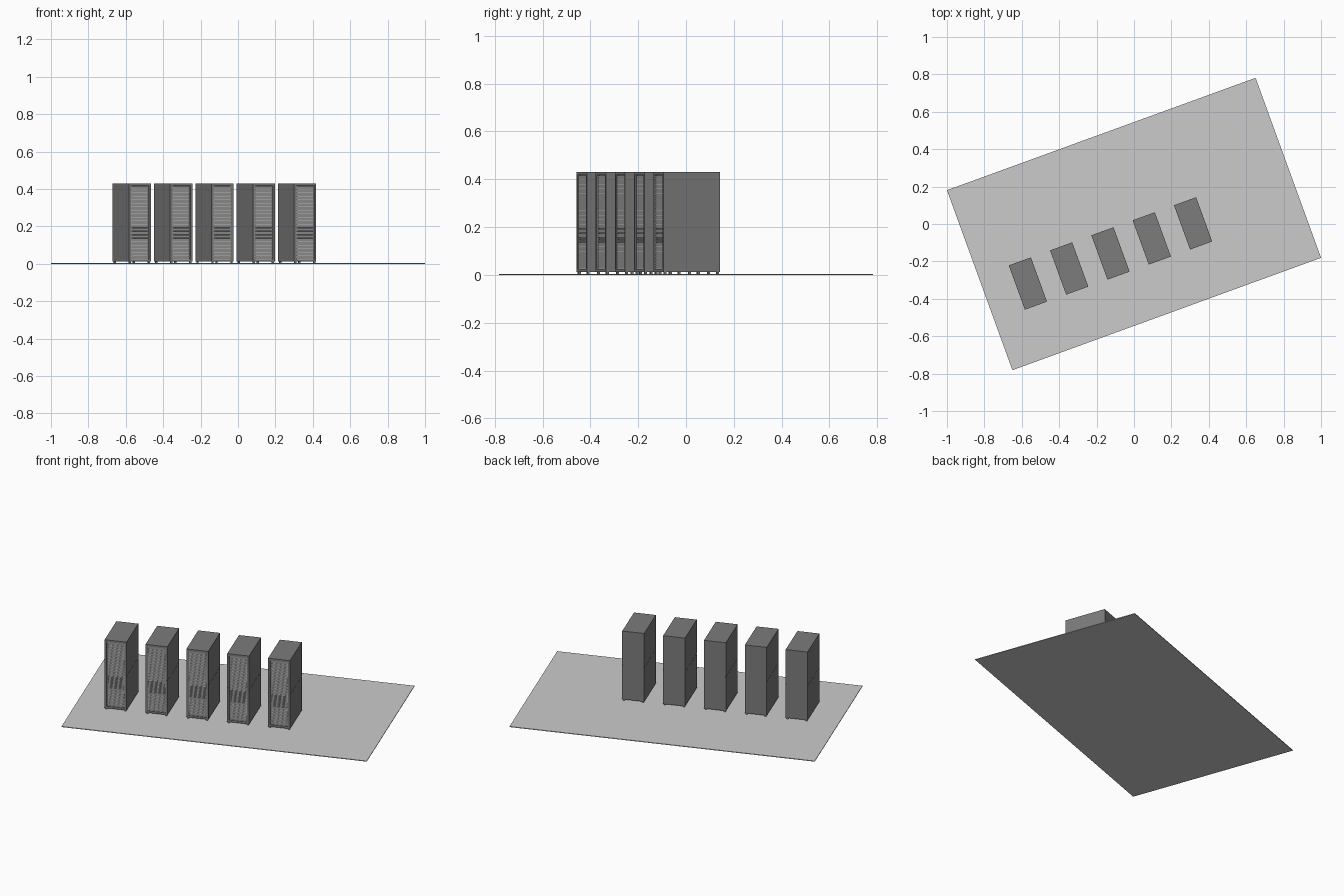
import bpy, bmesh, math
from mathutils import Matrix, Vector

if "Cube" in bpy.data.objects:
    bpy.data.objects.remove(bpy.data.objects["Cube"])

TURN = Matrix.Rotation(math.radians(20), 4, 'Z')
W, D = 0.126, 0.252            # rack footprint
Z0, Z1 = 0.012, 0.43           # rack body bottom and top
FLOOR = 0.004


def material(name, v):
    m = bpy.data.materials.new(name)
    m.diffuse_color = (v, v, v, 1)
    m.use_nodes = True
    m.node_tree.nodes["Principled BSDF"].inputs["Base Color"].default_value = m.diffuse_color
    return m


dark = material("dark_grey", 0.2)
mid = material("unit_grey", 0.3)
light = material("light_grey", 0.75)


def boxes(name, items, mat=None):
    """One mesh from (x0, x1, y0, y1, z0, z1) boxes."""
    bm = bmesh.new()
    for x0, x1, y0, y1, z0, z1 in items:
        size = Matrix.Diagonal((x1 - x0, y1 - y0, z1 - z0, 1))
        pos = Matrix.Translation(((x0 + x1) / 2, (y0 + y1) / 2, (z0 + z1) / 2))
        bmesh.ops.create_cube(bm, size=1, matrix=pos @ size)
    me = bpy.data.meshes.new(name)
    bm.to_mesh(me)
    bm.free()
    if mat:
        me.materials.append(mat)
    return me


def place(name, me, x=0, y=0):
    ob = bpy.data.objects.new(name, me)
    ob.matrix_world = TURN @ Matrix.Translation(Vector((x, y, 0)))
    bpy.context.collection.objects.link(ob)


# floor slab
place("floor", boxes("floor", [(-0.878, 0.878, -0.512, 0.512, 0, FLOOR)]))

w, d = W / 2, D / 2
t = 0.004
parts = {}

# cabinet shell, open at the front
parts["cabinet"] = boxes("cabinet", [
    (-w, w, -d, d, Z1 - t, Z1), (-w, w, -d, d, Z0, Z0 + t),
    (-w + t, w - t, d - t, d, Z0 + t, Z1 - t)], dark)

# side panels, upper and lower halves with a fine seam
zm = (Z0 + Z1) / 2
parts["side_panels"] = boxes("side_panels", [
    (min(s * w, s * (w - t)), max(s * w, s * (w - t)), -d, d, a, b)
    for s in (-1, 1)
    for a, b in ((Z0 + t, zm - 0.0006), (zm + 0.0006, Z1 - t))], dark)

# front border
f = 0.011
parts["front_frame"] = boxes("front_frame", [
    (-w + t, -w + f, -d, -d + 0.008, Z0 + t, Z1 - t),
    (w - f, w - t, -d, -d + 0.008, Z0 + t, Z1 - t),
    (-w + f, w - f, -d, -d + 0.008, Z1 - 0.012, Z1 - t),
    (-w + f, w - f, -d, -d + 0.008, Z0 + t, Z0 + 0.012)], dark)

# stacked units: tall ones, with a bank of slim ones in the middle
lo, hi, n = Z0 + 0.013, Z1 - 0.013, 42
u = (hi - lo) / n
iw = w - f - 0.006
units, ledges = [], []
i = 0
while i < n:
    k = 1 if 12 <= i < 20 else 2
    z = lo + i * u
    units.append((-iw, iw, -d + 0.006, d - 0.02, z + 0.0008, z + k * u - 0.0008))
    if k == 2:
        ledges.append((-iw, iw, -d + 0.0045, -d + 0.007, z - 0.0008, z + 0.0008))
    i += k
parts["units"] = boxes("units", units, mid)
parts["unit_ledges"] = boxes("unit_ledges", ledges, light)

# mounting rails with a row of lugs on each side
parts["rails"] = boxes("rails", [
    (s * (iw + 0.003) - 0.003, s * (iw + 0.003) + 0.003, -d + 0.006, -d + 0.012,
     Z0 + t, Z1 - t) for s in (-1, 1)], dark)
parts["rail_lugs"] = boxes("rail_lugs", [
    (s * (iw + 0.003) - 0.0015, s * (iw + 0.003) + 0.0015, -d + 0.005, -d + 0.0065,
     lo + (j + 0.25) * u, lo + (j + 0.75) * u)
    for s in (-1, 1) for j in range(n)], light)

# feet
r = 0.005
parts["feet"] = boxes("feet", [
    (sx * (w - 0.009) - r, sx * (w - 0.009) + r,
     sy * (d - 0.009) - r, sy * (d - 0.009) + r, FLOOR, Z0)
    for sx in (-1, 1) for sy in (-1, 1)], dark)

# row of five racks
for c in range(5):
    for name, me in parts.items():
        place(f"rack_{c + 1}_{name}", me, -0.642 + 0.235 * c, -0.105)
